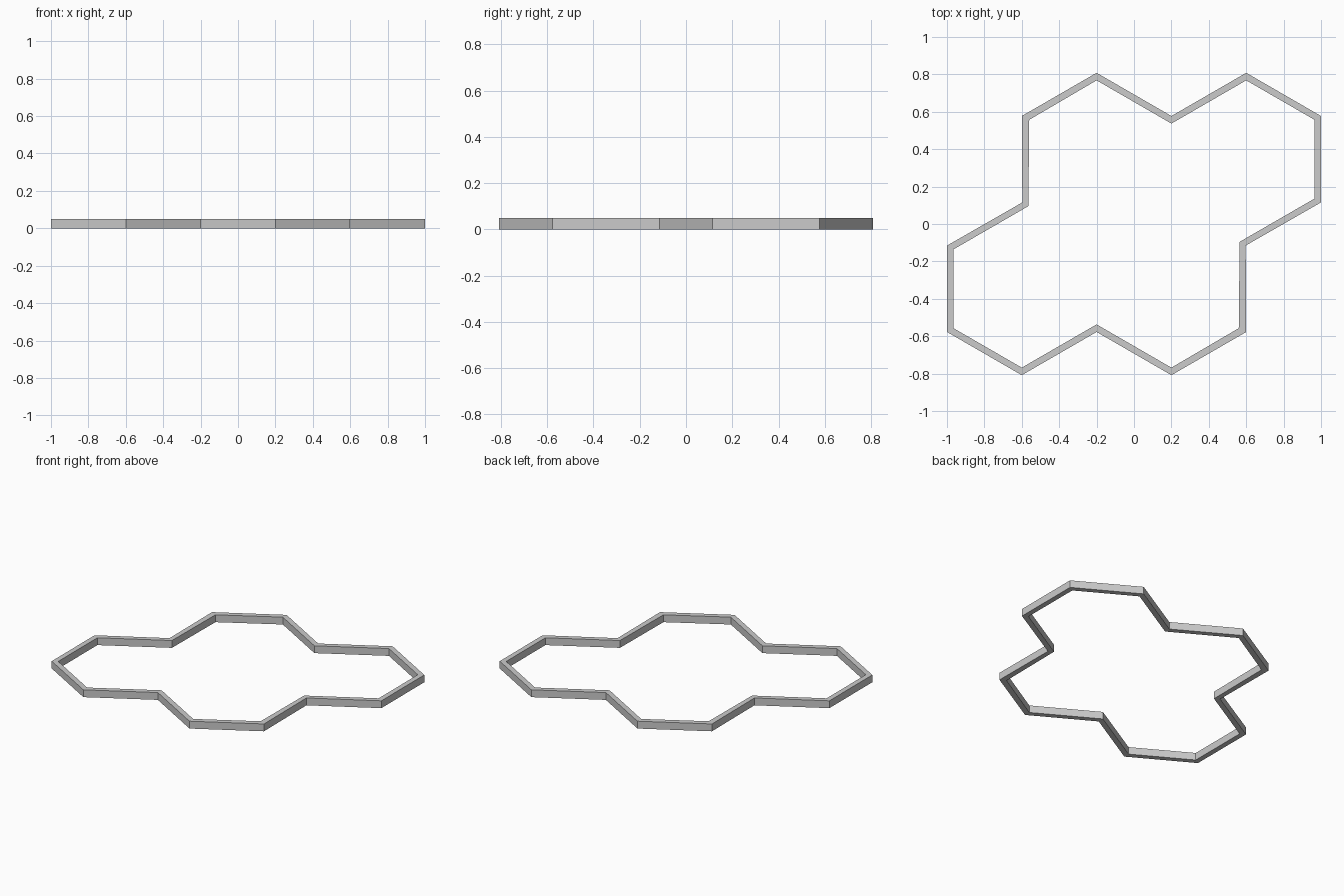
import bpy, bmesh
from math import sqrt

if "Cube" in bpy.data.objects:
    bpy.data.objects.remove(bpy.data.objects["Cube"])

R = 0.8 / sqrt(3)          # side of one hex tile
H = 0.05                   # wall height
T = 0.035                  # wall thickness
top, mid, low = 1.75 * R, 1.25 * R, 0.25 * R


def mirrored(half):
    """Complete a half outline by turning it 180 degrees about z."""
    return half + [(-x, -y) for x, y in half]


# Half outlines around a 2 x 2 cluster of hex tiles, clockwise from top left
m, c = T * 2 / sqrt(3), T / sqrt(3)      # mitre offsets
outer = mirrored([(-0.6, mid), (-0.2, top), (0.2, mid), (0.6, top),
                  (1, mid), (1, low), (0.597, -low)])
inner = mirrored([(-0.6 + T + 0.005, mid - c), (-0.2, top - m), (0.2, mid - m),
                  (0.6, top - m), (1 - T, mid - c), (1 - T, low + c),
                  (0.6 - T, -low + c)])

# Mitred wall segments joined into one closed border
bm = bmesh.new()
rings = [[bm.verts.new((x, y, z)) for x, y in pts]
         for pts, z in ((outer, 0), (outer, H), (inner, H), (inner, 0))]
n = len(outer)
for a, b in zip(rings, rings[1:] + rings[:1]):
    for i in range(n):
        j = (i + 1) % n
        bm.faces.new((a[i], a[j], b[j], b[i]))
bmesh.ops.recalc_face_normals(bm, faces=bm.faces)

mesh = bpy.data.meshes.new("hex_border")
bm.to_mesh(mesh)
bm.free()
bpy.context.collection.objects.link(bpy.data.objects.new("hex_border", mesh))
